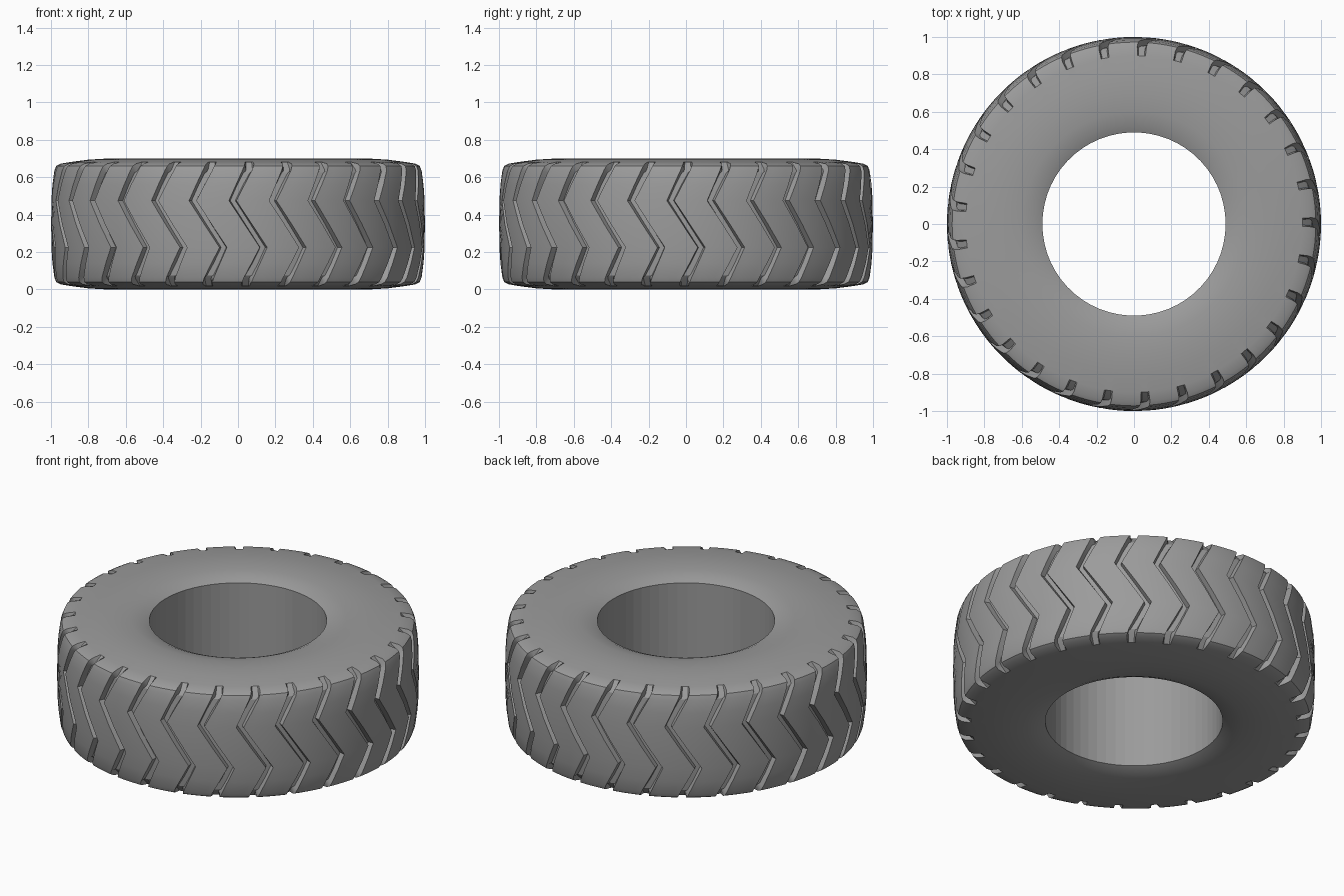
import bpy
import bmesh
import math

cube = bpy.data.objects.get("Cube")
if cube:
    bpy.data.objects.remove(cube, do_unlink=True)

BLOCKS = 29
PITCH = 2 * math.pi / BLOCKS
MID_Z = 0.35

# Upper half section from bore to tread: radius, height above middle,
# groove depth inward, groove depth downward, groove half width, zigzag shift
half = [
    (0.49, 0.315, 0, 0, 0, 0),
    (0.53, 0.333, 0, 0, 0.024, 0.01),
    (0.60, 0.345, 0, 0, 0.024, 0.01),
    (0.70, 0.35, 0, 0, 0.024, 0.01),
    (0.80, 0.344, 0, 0, 0.024, 0.01),
    (0.90, 0.331, 0, 0, 0.024, 0.01),
    (0.95, 0.322, 0.012, 0.03, 0.026, 0.01),
    (0.972, 0.31, 0.024, 0.03, 0.026, 0.005),
    (0.982, 0.285, 0.03, 0.01, 0.026, -0.005),
    (0.992, 0.21, 0.033, 0, 0.023, -0.042),
    (0.998, 0.125, 0.033, 0, 0.02, -0.083),
    (1.0, 0.0, 0.033, 0, 0.02, 0),
]
lower = [(r, -z, d, -dz, w, -s) for r, z, d, dz, w, s in reversed(half[:-1])]
section = half + lower
rim_rows = (0, len(section) - 1)


def ring_point(bm, row, block, column):
    r, z, depth, drop, width, shift = section[row]
    # Columns 0-3 cross the groove, 4-6 cross the tread block
    if column < 4:
        side = (-1, -0.7, 0.7, 1)[column]
        angle = side * width
        if column in (1, 2):
            r, z = r - depth, z - drop
    else:
        angle = width + (PITCH - 2 * width) * (column - 3) / 4
    if row in rim_rows:
        # The bore has broad flat facets
        angle = PITCH / 2 if column >= 4 else 0
    angle += block * PITCH + shift
    return bm.verts.new((r * math.cos(angle), r * math.sin(angle), MID_Z + z))


# Tyre body swept around the axle, with the grooves built into the columns
bm = bmesh.new()
rings = [[ring_point(bm, row, b, c) for b in range(BLOCKS) for c in range(7)]
         for row in range(len(section))]
count = BLOCKS * 7
for row, ring in enumerate(rings):
    above = rings[(row + 1) % len(rings)]
    for i in range(count):
        j = (i + 1) % count
        bm.faces.new((ring[i], ring[j], above[j], above[i]))
bmesh.ops.remove_doubles(bm, verts=bm.verts, dist=0.0005)
bmesh.ops.recalc_face_normals(bm, faces=bm.faces)

mesh = bpy.data.meshes.new("tyre")
bm.to_mesh(mesh)
bm.free()
tyre = bpy.data.objects.new("tyre", mesh)
bpy.context.collection.objects.link(tyre)

# Grey rubber
rubber = bpy.data.materials.new("grey rubber")
rubber.use_nodes = True
colour = (0.33, 0.33, 0.33, 1)
rubber.diffuse_color = colour
rubber.node_tree.nodes["Principled BSDF"].inputs["Base Color"].default_value = colour
mesh.materials.append(rubber)

# Smooth tread and walls, flat bore
bpy.ops.object.select_all(action='DESELECT')
tyre.select_set(True)
bpy.context.view_layer.objects.active = tyre
bpy.ops.object.shade_smooth_by_angle(angle=math.radians(32))
for face in mesh.polygons:
    if math.hypot(face.center.x, face.center.y) < 0.495:
        face.use_smooth = False
